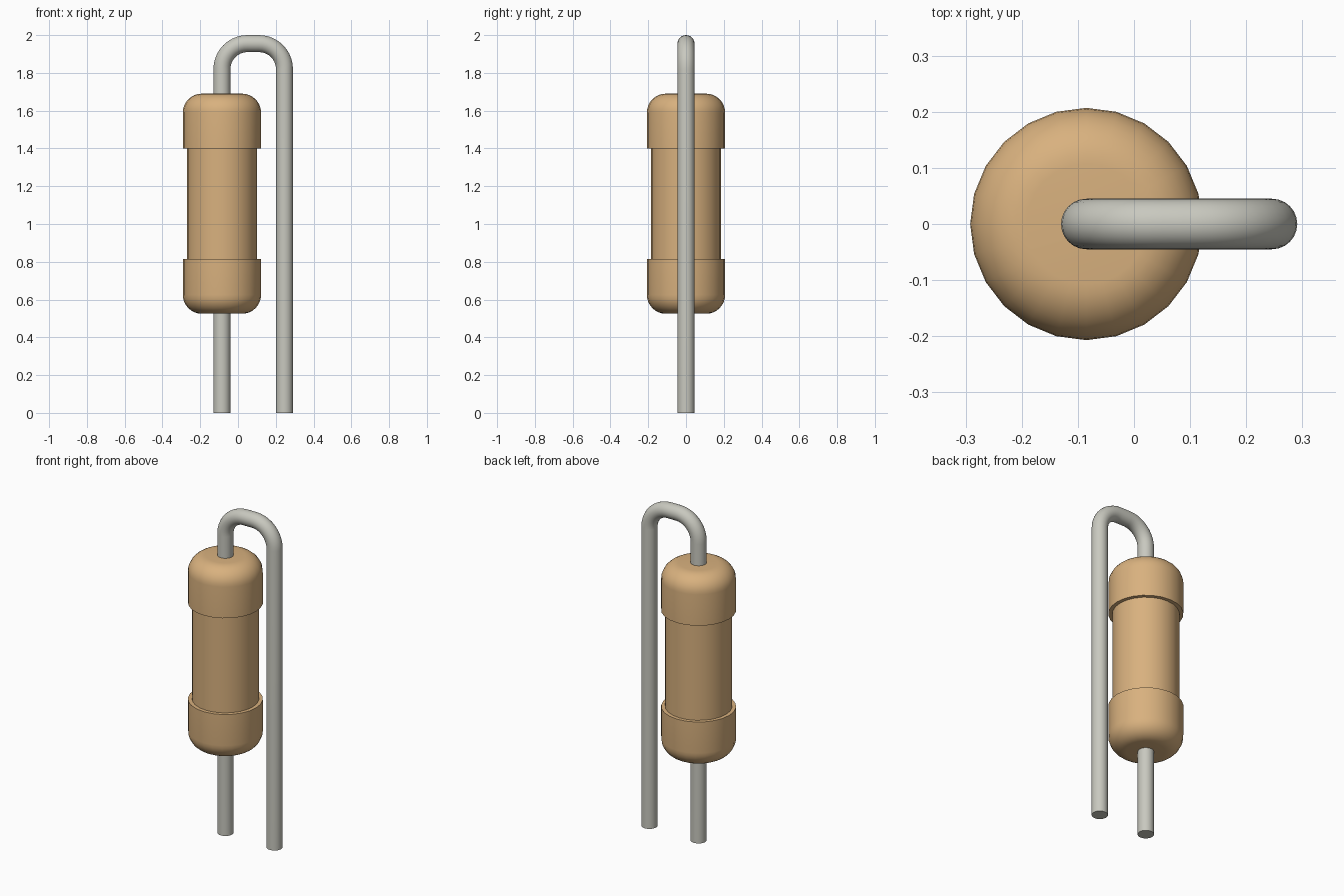
import bpy, bmesh
from math import sin, cos, pi, radians
from mathutils import Vector

if "Cube" in bpy.data.objects:
    bpy.data.objects.remove(bpy.data.objects["Cube"])

SIDES = 24
BODY_X, LEG_X = -0.085, 0.246
WIRE_R, BEND_R, TOP_Z = 0.045, 0.135, 1.955


def material(name, color):
    m = bpy.data.materials.new(name)
    m.diffuse_color = (*color, 1)
    m.use_nodes = True
    m.node_tree.nodes["Principled BSDF"].inputs["Base Color"].default_value = m.diffuse_color
    return m


def skin_rings(name, rings, mat):
    """Join rings of points into a closed, smooth tube."""
    bm = bmesh.new()
    loops = [[bm.verts.new(p) for p in ring] for ring in rings]
    for a, b in zip(loops, loops[1:]):
        for i in range(SIDES):
            j = (i + 1) % SIDES
            bm.faces.new((a[i], a[j], b[j], b[i]))
    bm.faces.new(loops[0][::-1])
    bm.faces.new(loops[-1])
    bmesh.ops.recalc_face_normals(bm, faces=bm.faces)
    mesh = bpy.data.meshes.new(name)
    bm.to_mesh(mesh)
    bm.free()
    obj = bpy.data.objects.new(name, mesh)
    bpy.context.collection.objects.link(obj)
    mesh.materials.append(mat)
    bpy.ops.object.select_all(action='DESELECT')
    bpy.context.view_layer.objects.active = obj
    obj.select_set(True)
    bpy.ops.object.shade_smooth_by_angle(angle=radians(35))
    return obj


def ring(center, u, v, r):
    return [center + r * (cos(2 * pi * i / SIDES) * u + sin(2 * pi * i / SIDES) * v)
            for i in range(SIDES)]


# Resistor body: rounded lower cap profile, mirrored for the upper cap
MID_Z, HALF, CAP_R, CORE_R, FILLET = 1.1075, 0.5825, 0.207, 0.185, 0.1
lower = [(CAP_R - FILLET + FILLET * sin(a), -HALF + FILLET - FILLET * cos(a))
         for a in (pi / 2 * i / 8 for i in range(9))]
lower += [(CAP_R, -0.293), (CORE_R, -0.293)]
profile = lower + [(r, -z) for r, z in reversed(lower)]
X, Y, Z = Vector((1, 0, 0)), Vector((0, 1, 0)), Vector((0, 0, 1))
skin_rings("resistor_body",
           [ring(Vector((BODY_X, 0, MID_Z + z)), X, Y, r) for r, z in profile],
           material("tan_coating", (0.69, 0.44, 0.21)))

# Wire lead: straight up through the body, over two bends, down to the ground
path = [(Vector((BODY_X, 0, 0)), X)]
for cx, start in ((BODY_X + BEND_R, pi), (LEG_X - BEND_R, pi / 2)):
    for i in range(11):
        a = start - pi / 2 * i / 10
        out = Vector((cos(a), 0, sin(a)))
        path.append((Vector((cx, 0, TOP_Z - BEND_R)) + BEND_R * out, -out))
path[0] = (path[0][0], path[1][1])
path.append((Vector((LEG_X, 0, 0)), path[-1][1]))
skin_rings("wire_lead", [ring(p, n, Y, WIRE_R) for p, n in path],
           material("tinned_wire", (0.58, 0.58, 0.52)))
